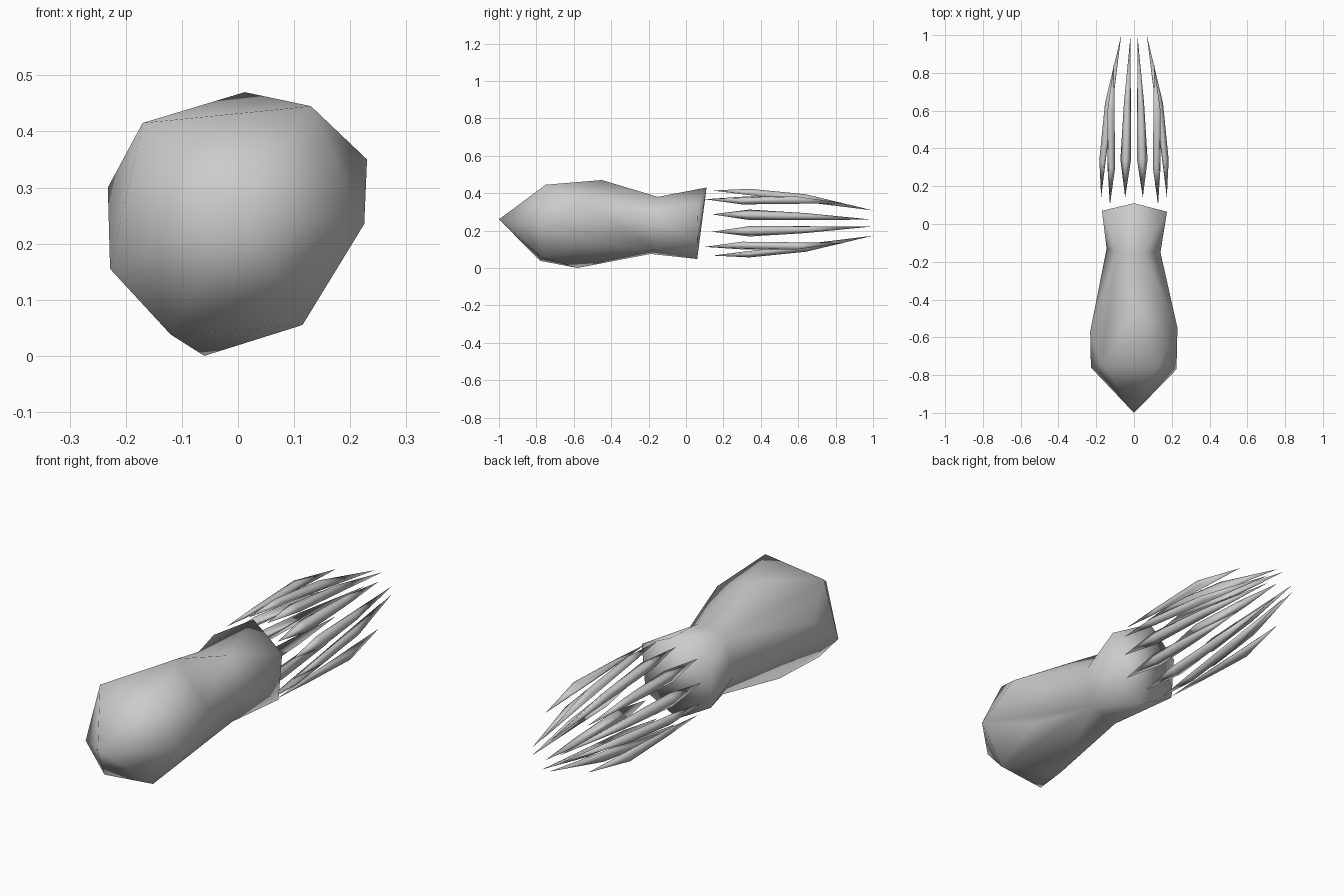
import bpy, bmesh
from math import cos, sin, radians
from mathutils import Vector

if "Cube" in bpy.data.objects:
    bpy.data.objects.remove(bpy.data.objects["Cube"])


def finish(name, bm):
    bmesh.ops.recalc_face_normals(bm, faces=bm.faces)
    mesh = bpy.data.meshes.new(name)
    bm.to_mesh(mesh)
    bm.free()
    for p in mesh.polygons:
        p.use_smooth = True
    obj = bpy.data.objects.new(name, mesh)
    bpy.context.collection.objects.link(obj)


# Body sections, (x, y, z): pointed nose, two irregular shoulders, neck, flared rim
nose = [(0, -1, .26)]
shoulder_a = [(.13, -.75, .445), (.225, -.77, .235), (.115, -.77, .055),
              (-.12, -.78, .038), (-.228, -.76, .155), (-.17, -.74, .415)]
shoulder_b = [(.012, -.45, .47), (.23, -.55, .35), (.15, -.5, .14),
              (-.06, -.58, 0), (-.232, -.57, .30)]
neck = [(.05, -.15, .38), (.14, -.15, .27), (.09, -.17, .10),
        (-.05, -.19, .075), (-.145, -.13, .2), (-.09, -.15, .36)]
rim = [(0, .11, .43), (.175, .065, .34), (.16, .06, .13),
       (0, .06, .048), (-.165, .06, .14), (-.17, .07, .33)]


# Skin each convex half, then open and weld the two at the neck
bm = bmesh.new()
neck_set = {Vector(p).freeze() for p in neck}
for points in (nose + shoulder_a + shoulder_b + neck, neck + rim):
    verts = [bm.verts.new(p) for p in points]
    bmesh.ops.convex_hull(bm, input=verts)
inner = [f for f in bm.faces if all(v.co.copy().freeze() in neck_set for v in f.verts)]
bmesh.ops.delete(bm, geom=inner, context='FACES')
bmesh.ops.remove_doubles(bm, verts=bm.verts, dist=.0005)
finish("body", bm)


# Tentacle: slim blade pointed at both ends, with an outer ridge
def tentacle(index, angle, start, end, tip_r):
    a = radians(angle)
    out, side = Vector((cos(a), 0, sin(a))), Vector((-sin(a), 0, cos(a)))
    centre = Vector((0, 0, .24))

    def at(r, y, s=0):
        return centre + out * r + side * s + Vector((0, y, 0))

    bm = bmesh.new()
    pts = [at(.18, start), at(tip_r, end)]
    for y, r, w in ((start + .2, .178, .029), (start + .5, (tip_r + .2) / 2 + .012, .018)):
        pts += [at(r - .008, y, w), at(r - .008, y, -w), at(r + .012, y)]
    bmesh.ops.convex_hull(bm, input=[bm.verts.new(p) for p in pts])
    finish(f"tentacle_{index}", bm)


for i in range(12):
    short = i % 3 == 1
    tentacle(i + 1, 15 + 30 * i, .10 if short else .14,
             .85 if short else 1.0, .15 if short else .07)
